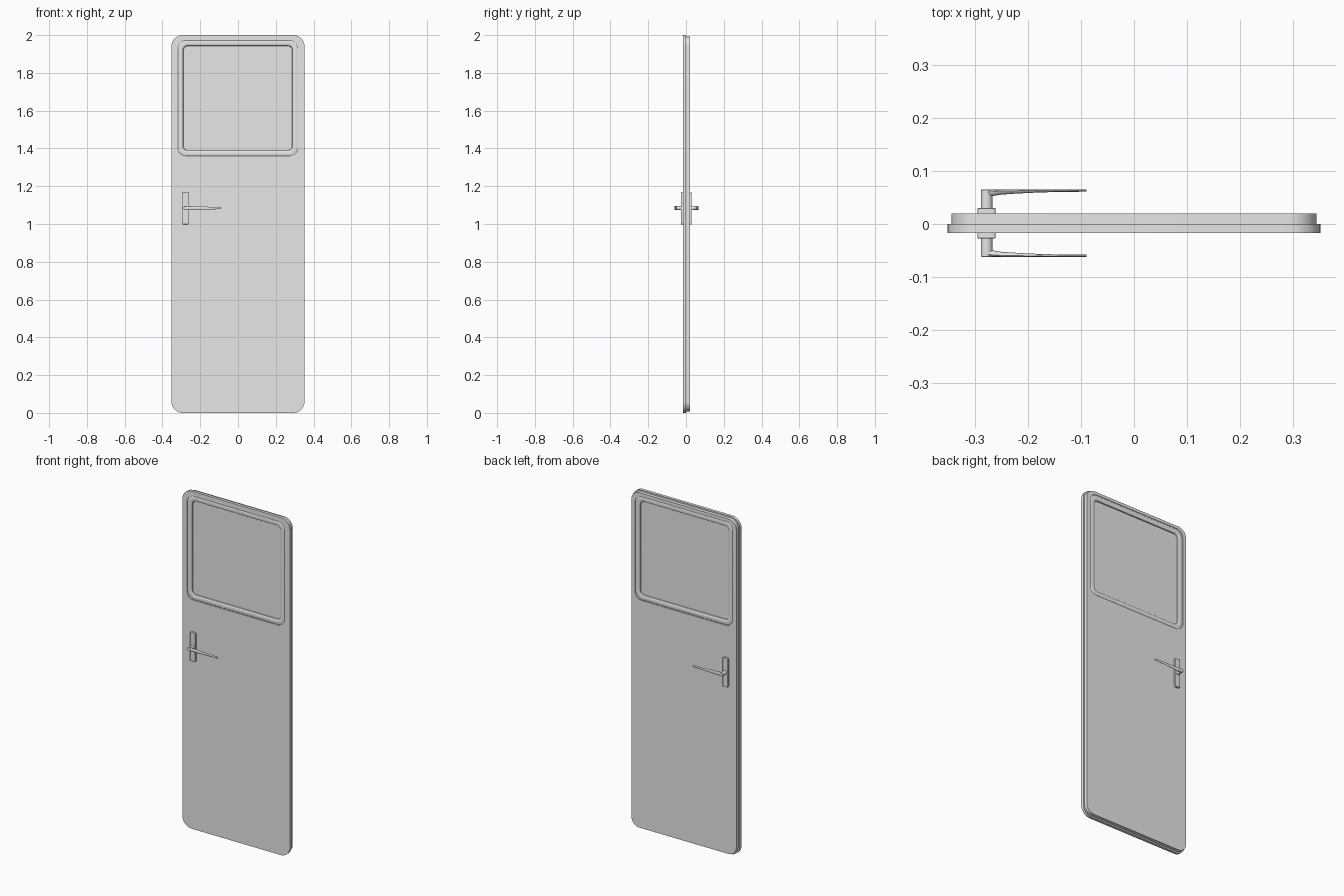
import bpy
import bmesh
from math import sin, cos, pi, radians
from mathutils import Vector

cube = bpy.data.objects.get("Cube")
if cube:
    bpy.data.objects.remove(cube)

grey = bpy.data.materials.new("light_grey")
grey.use_nodes = True
grey.diffuse_color = (0.8, 0.8, 0.8, 1)
grey.node_tree.nodes["Principled BSDF"].inputs["Base Color"].default_value = (0.8, 0.8, 0.8, 1)


def loft(name, loops, closed=False):
    """Skin a row of equal-length loops; join the ends or cap them."""
    bm = bmesh.new()
    rings = [[bm.verts.new(p) for p in loop] for loop in loops]
    pairs = list(zip(rings, rings[1:]))
    if closed:
        pairs.append((rings[-1], rings[0]))
    else:
        bm.faces.new(rings[0])
        bm.faces.new(rings[-1])
    n = len(rings[0])
    for a, b in pairs:
        for i in range(n):
            j = (i + 1) % n
            bm.faces.new((a[i], a[j], b[j], b[i]))
    bmesh.ops.recalc_face_normals(bm, faces=bm.faces)
    mesh = bpy.data.meshes.new(name)
    bm.to_mesh(mesh)
    bm.free()
    mesh.materials.append(grey)
    obj = bpy.data.objects.new(name, mesh)
    bpy.context.collection.objects.link(obj)
    bpy.ops.object.select_all(action='DESELECT')
    obj.select_set(True)
    bpy.context.view_layer.objects.active = obj
    bpy.ops.object.shade_smooth_by_angle(angle=radians(30))
    return obj


def rounded(cx, cz, half_w, half_h, radius, y, steps=8):
    """Rounded rectangle in the plane of the door."""
    points = []
    for k, (sx, sz) in enumerate([(1, 1), (-1, 1), (-1, -1), (1, -1)]):
        for s in range(steps + 1):
            a = (k + s / steps) * pi / 2
            points.append(Vector((cx + sx * (half_w - radius) + radius * cos(a), y,
                                  cz + sz * (half_h - radius) + radius * sin(a))))
    return points


FRONT, BACK = -0.017, 0.02


def outline(inset, y):
    return rounded(0, 1, 0.352 - inset, 1 - inset, 0.06 - inset, y)


def window(inset, y):
    return rounded(-0.001, 1.666, 0.321 - inset, 0.309 - inset, 0.044 - inset * 0.6, y)


# Door leaf with a stepped edge and a window opening
loft("door_leaf", [window(0, FRONT), outline(0, FRONT), outline(0, 0),
                   outline(0.008, 0), outline(0.008, BACK), window(0, BACK)], closed=True)

# Window gasket: a thin groove, a softly rounded rim and a drop to the pane
profile = [(0, 0.003), (0.004, 0.003), (0.006, 0.001), (0.01, 0), (0.022, 0),
           (0.027, 0.001), (0.031, 0.004), (0.033, 0.009)]
loft("window_gasket", [window(i, FRONT + d) for i, d in profile]
     + [window(i, BACK - d) for i, d in reversed(profile)], closed=True)

# Window pane
loft("window_pane", [window(0.03, FRONT + 0.009), window(0.03, BACK - 0.009)])

# Handle set on each side
HX, HZ = -0.278, 1.084
for side, base, sign in (("front", FRONT, -1), ("back", BACK, 1)):
    def out(d):
        return base + sign * d

    # Back plate with a slightly eased rim
    loft(side + "_handle_plate",
         [rounded(HX, HZ, 0.017 - i, 0.086 - i, 0.005 - i, out(d), 4)
          for i, d in ((0, -0.001), (0, 0.009), (0.001, 0.01))])

    # Round neck
    loft(side + "_handle_neck",
         [rounded(HX, HZ, r, r, r * 0.99, out(d), 4)
          for r, d in ((0.011, 0.009), (0.011, 0.044), (0.01, 0.045))])

    # Lever thinning towards its tip, flat on the outside
    sections = []
    for x, thick, half_z in ((HX, 0.016, 0.011), (-0.265, 0.012, 0.011), (-0.25, 0.0095, 0.0105),
                             (-0.22, 0.0075, 0.0095), (-0.18, 0.0055, 0.008),
                             (-0.14, 0.0045, 0.0065), (-0.09, 0.004, 0.005)):
        ring = []
        for k in range(16):
            a = 2 * pi * k / 16
            # The inner side is bowed, the outer side nearly flat
            depth = 0.045 - thick * 0.3 + sin(a) * thick * (0.3 if sin(a) > 0 else 0.7)
            ring.append((x, out(depth), HZ + half_z * cos(a)))
        sections.append(ring)
    loft(side + "_handle_lever", sections)
